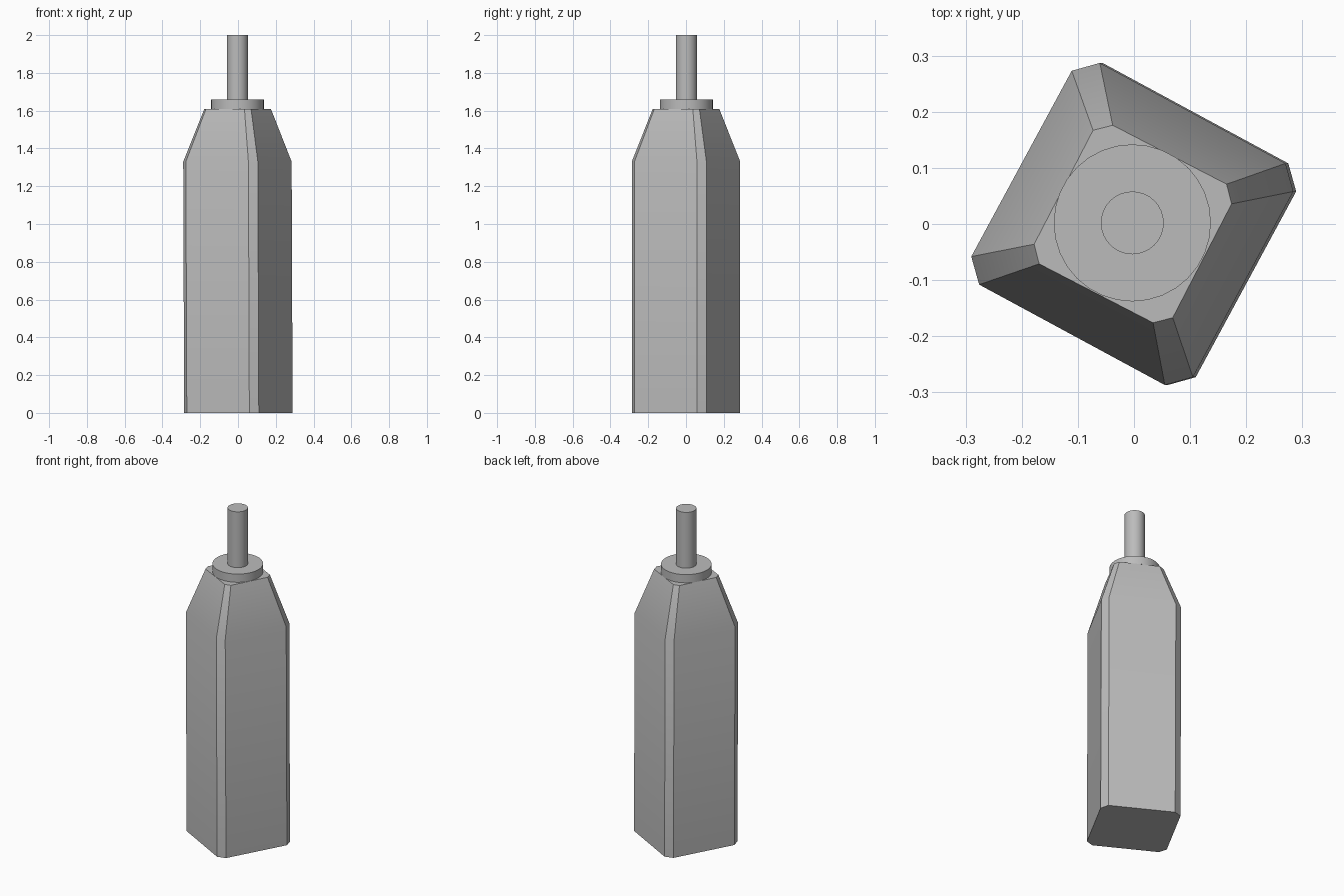
import bpy
import bmesh
import math
from mathutils import Matrix, Vector

cube = bpy.data.objects.get("Cube")
if cube:
    bpy.data.objects.remove(cube, do_unlink=True)

grey = bpy.data.materials.new("plain grey")
grey.use_nodes = True
grey.diffuse_color = (0.5, 0.5, 0.5, 1)
grey.node_tree.nodes["Principled BSDF"].inputs["Base Color"].default_value = grey.diffuse_color


def finish(name, bm):
    bmesh.ops.recalc_face_normals(bm, faces=bm.faces)
    mesh = bpy.data.meshes.new(name)
    bm.to_mesh(mesh)
    bm.free()
    mesh.materials.append(grey)
    obj = bpy.data.objects.new(name, mesh)
    bpy.context.collection.objects.link(obj)
    bpy.ops.object.select_all(action="DESELECT")
    obj.select_set(True)
    bpy.context.view_layer.objects.active = obj
    bpy.ops.object.shade_smooth_by_angle(angle=math.radians(30))


def corner_ring(bm, first, second, z, shift):
    """Turn one cut corner around the axis to make an eight-sided ring."""
    ring = []
    for quarter in range(4):
        turn = Matrix.Rotation(quarter * math.pi / 2, 3, "Z")
        for x, y in (second, first):
            ring.append(bm.verts.new(turn @ Vector((x, y, z)) + Vector((shift, 0, 0))))
    return ring


# Square body with cut corners, tapering to the shoulder
bm = bmesh.new()
wide = ((0.273, 0.108), (0.287, 0.058))
narrow = ((0.167, 0.071), (0.176, 0.036))
rings = [
    corner_ring(bm, *wide, 0, 0.002),
    corner_ring(bm, *wide, 1.33, -0.003),
    corner_ring(bm, *narrow, 1.61, -0.002),
]
for low, high in zip(rings, rings[1:]):
    for i in range(8):
        j = (i + 1) % 8
        bm.faces.new((low[i], low[j], high[j], high[i]))
bm.faces.new(rings[0][::-1])
bm.faces.new(rings[-1])
finish("body", bm)


# Round collar and thin stem
def cylinder(name, radius, bottom, top):
    bm = bmesh.new()
    bmesh.ops.create_cone(
        bm, cap_ends=True, segments=32, radius1=radius, radius2=radius,
        depth=top - bottom,
        matrix=Matrix.Translation((-0.003, 0.002, (bottom + top) / 2)))
    finish(name, bm)


cylinder("collar", 0.14, 1.61, 1.66)
cylinder("stem", 0.056, 1.66, 2)
